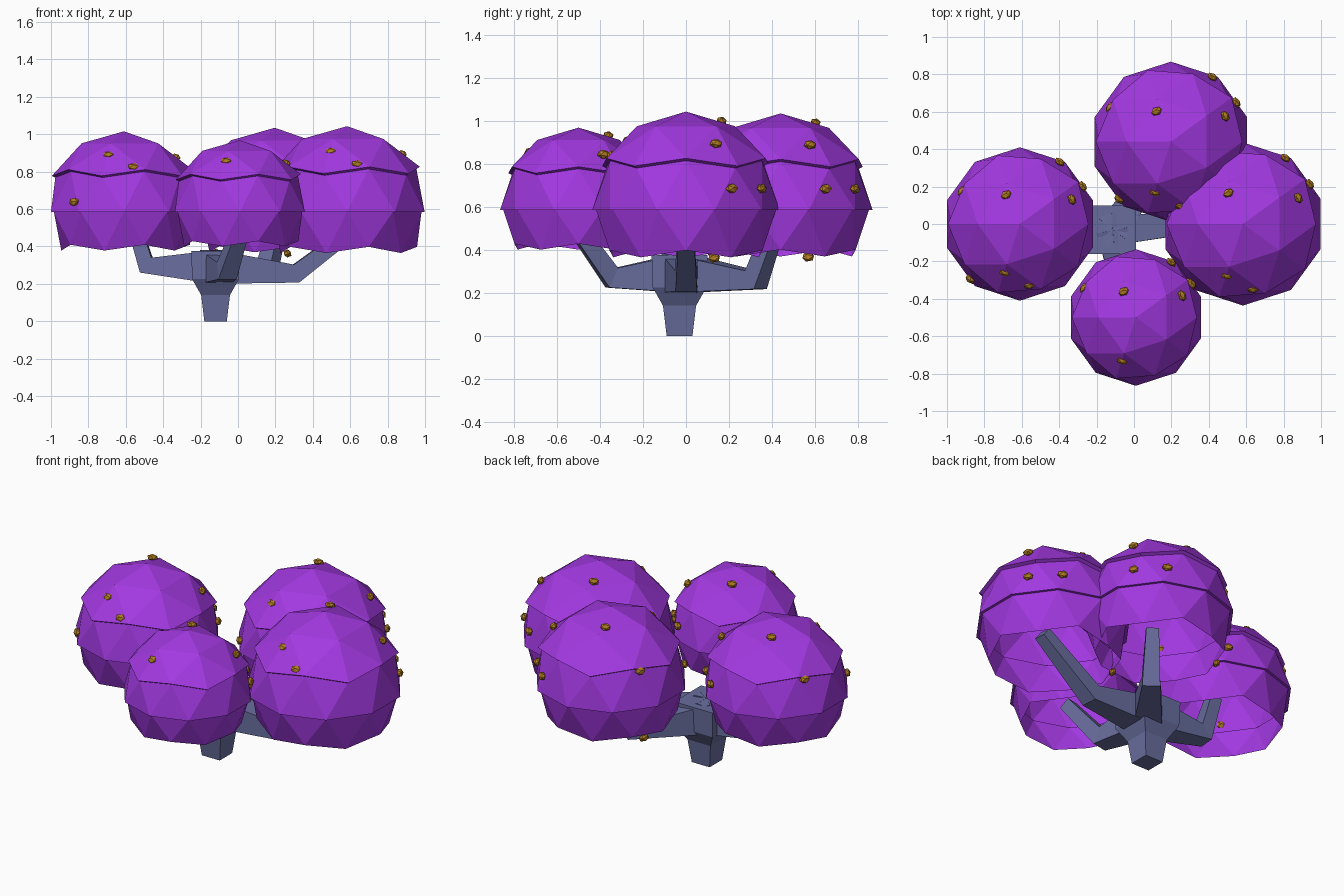
import bpy, bmesh
from mathutils import Vector, Matrix

old = bpy.data.objects.get("Cube")
if old:
    bpy.data.objects.remove(old, do_unlink=True)


def material(name, rgb):
    m = bpy.data.materials.new(name)
    m.use_nodes = True
    m.diffuse_color = (*rgb, 1)
    m.node_tree.nodes["Principled BSDF"].inputs["Base Color"].default_value = (*rgb, 1)
    return m


PURPLE = material("purple leaves", (0.36, 0.04, 0.75))
SLATE = material("slate bark", (0.14, 0.155, 0.34))
GOLD = material("gold berries", (0.43, 0.2, 0.015))


def finish(bm, name, mat):
    bmesh.ops.recalc_face_normals(bm, faces=bm.faces)
    me = bpy.data.meshes.new(name)
    bm.to_mesh(me)
    bm.free()
    me.materials.append(mat)
    ob = bpy.data.objects.new(name, me)
    bpy.context.collection.objects.link(ob)
    return ob


def loft(name, rings):
    """Four-sided solid through rings of (centre, side vector, up vector)."""
    bm = bmesh.new()
    loops = [[bm.verts.new(c + s * a + u * b) for a, b in ((-1, -1), (1, -1), (1, 1), (-1, 1))]
             for c, s, u in rings]
    for lo, hi in zip(loops, loops[1:]):
        for i in range(4):
            j = (i + 1) % 4
            bm.faces.new((lo[i], lo[j], hi[j], hi[i]))
    bm.faces.new(loops[0])
    bm.faces.new(loops[-1])
    return finish(bm, name, SLATE)


# Trunk: square foot flaring into a hub
X, Y, Z = Vector((1, 0, 0)), Vector((0, 1, 0)), Vector((0, 0, 1))
AXIS = Vector((-0.12, -0.03, 0))
loft("trunk", [(AXIS + Z * z, X * w, Y * w) for z, w in
               ((0, 0.06), (0.14, 0.077), (0.225, 0.125), (0.375, 0.13))])


# Branches: thick at the hub, bent upward at the elbow, ending inside the crowns
def branch(name, elbow, tip):
    pts = [AXIS + Z * 0.29, Vector(elbow), Vector(tip)]
    d1 = (pts[1] - pts[0]).normalized()
    d2 = (pts[2] - pts[1]).normalized()
    rings = []
    for p, d, w, h in zip(pts, (d1, (d1 + d2).normalized(), d2),
                          (0.085, 0.05, 0.035), (0.09, 0.05, 0.035)):
        flat = Vector((d1.x, d1.y, 0)).normalized()
        side = Z.cross(flat)
        up = d.cross(side).normalized()
        rings.append((p, side * w, up * h))
    loft(name, rings)


branch("left_branch", (0.31, 0, 0.255), (0.66, 0, 0.52))
branch("right_branch", (-0.49, 0, 0.3), (-0.57, 0, 0.56))
branch("back_branch", (0.15, 0.325, 0.26), (0.22, 0.42, 0.53))
branch("front_branch", (-0.06, -0.345, 0.27), (0.03, -0.53, 0.53))


# Crowns: faceted balls stepped into cap, middle band and skirt, open below
STEP = {"cap": 1.05, "band": 1.0, "skirt": 0.96}


def zone(f):
    z = f.calc_center_median().z
    if z < -0.48:
        return None
    if f.calc_center_median().z > 0.48:
        return "cap"
    return "band" if z > 0 else "skirt"


def crown(name, centre, r):
    ico = bmesh.new()
    bmesh.ops.create_icosphere(ico, subdivisions=2, radius=1)
    bmesh.ops.scale(ico, vec=(-1, -1, 1), verts=ico.verts)
    bm = bmesh.new()
    cache = {}

    def vert(v, k):
        if (v, k) not in cache:
            cache[v, k] = bm.verts.new(centre + v.co * r * STEP[k])
        return cache[v, k]

    zones = {f: zone(f) for f in ico.faces}
    for f, k in zones.items():
        if k:
            bm.faces.new([vert(v, k) for v in f.verts])
    # Ledges joining neighbouring steps
    for e in ico.edges:
        a, b = (zones[f] for f in e.link_faces)
        if a and b and a != b:
            p, q = e.verts
            bm.faces.new((vert(p, a), vert(q, a), vert(q, b), vert(p, b)))
    ico.free()
    finish(bm, name, PURPLE)


# Berries: squashed low-poly beads repeated at the same spots on each crown
SPOTS = [(-0.18, 0.38, 0.95), (0.52, 0.81, 0.23), (0.82, 0.49, 0.23),
         (0.68, 0.32, 0.71), (-0.76, 0.43, 0.5), (-0.2, -0.63, 0.74),
         (0.12, -0.8, 0.585), (-0.65, -0.72, 0.13), (-0.73, 0.3, -0.51)]


def berries(name, centre, r, count):
    bm = bmesh.new()
    for spot in SPOTS[:count]:
        d = Vector(spot)
        m = (Matrix.Translation(centre + d * r) @ d.to_track_quat("Z", "Y").to_matrix().to_4x4()
             @ Matrix.Diagonal((0.032, 0.024, 0.02, 1)))
        bmesh.ops.create_icosphere(bm, subdivisions=1, radius=1, matrix=m)
    finish(bm, name, GOLD)


for side, x, y, r, count in (("left", 0.583, 0, 0.436, 9), ("right", -0.61, 0, 0.41, 8),
                             ("back", 0.197, 0.44, 0.428, 9), ("front", 0.01, -0.5, 0.365, 6)):
    c = Vector((x, y, 0.585))
    crown(side + "_crown", c, r)
    berries(side + "_berries", c, r, count)
